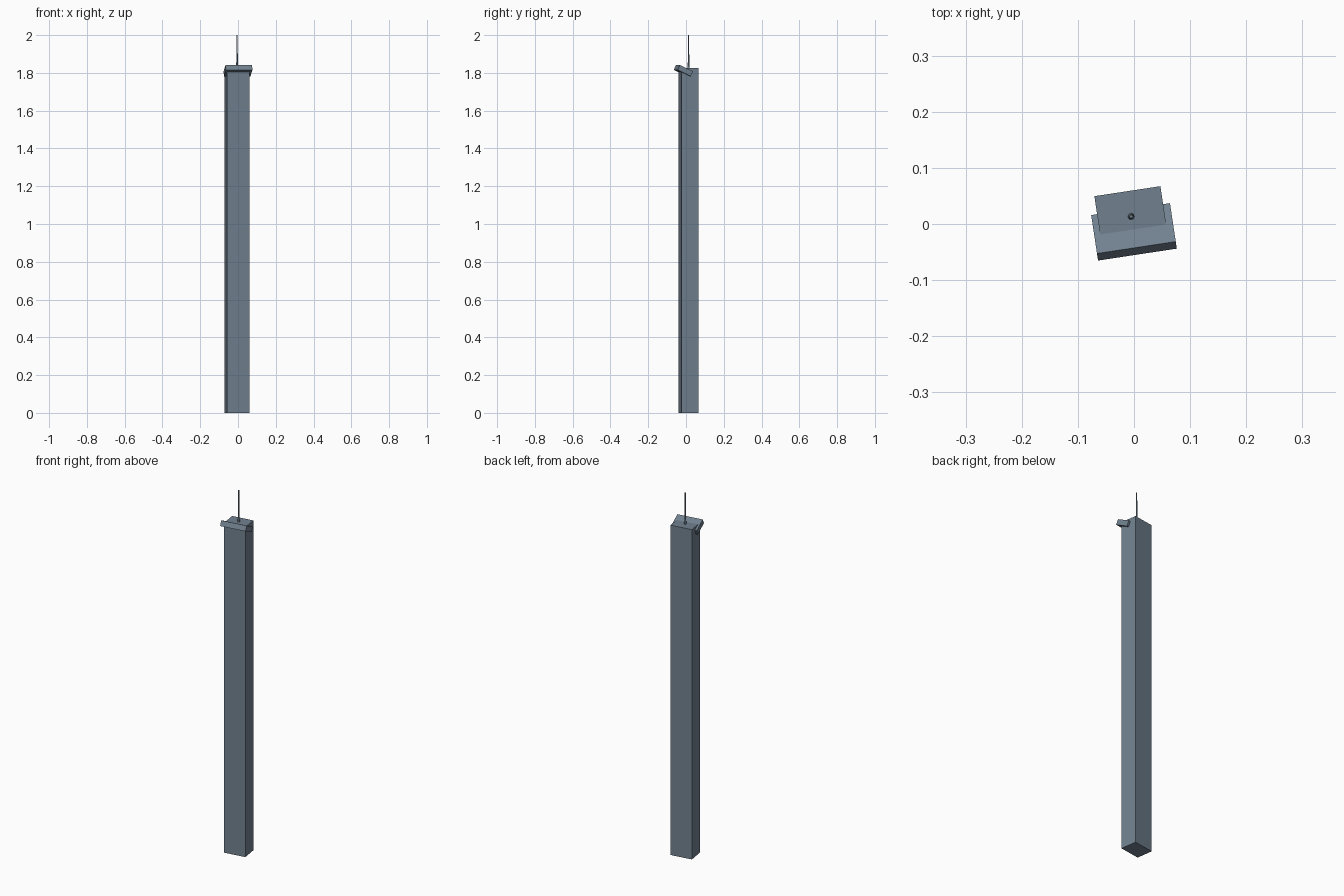
import bpy
from math import radians
from mathutils import Matrix

cube = bpy.data.objects.get("Cube")
if cube:
    bpy.data.objects.remove(cube, do_unlink=True)

TURN = radians(8.6)      # heading of the whole tower
AXIS = (-0.005, 0.0135)  # centre of the shaft in plan
ROOF = 1.826

slate = bpy.data.materials.new("slate_blue_grey")
slate.use_nodes = True
colour = (0.165, 0.22, 0.275, 1)
slate.diffuse_color = colour
slate.node_tree.nodes["Principled BSDF"].inputs["Base Color"].default_value = colour


def finish(name):
    ob = bpy.context.object
    ob.name = ob.data.name = name
    ob.data.materials.append(slate)
    return ob


def box(name, size, centre, tilt=0):
    bpy.ops.mesh.primitive_cube_add(size=1)
    ob = finish(name)
    ob.data.transform(Matrix.Diagonal((*size, 1)))
    ob.location = centre
    ob.rotation_euler = (tilt, 0, TURN)
    return ob


def round_part(name, r1, r2, bottom, top):
    bpy.ops.mesh.primitive_cone_add(vertices=12, radius1=r1, radius2=r2,
                                    depth=top - bottom,
                                    location=(*AXIS, (bottom + top) / 2))
    finish(name)
    bpy.ops.object.shade_smooth_by_angle(angle=radians(40))


# Tall rectangular shaft
box("tower_shaft", (0.119, 0.091, ROOF), (*AXIS, ROOF / 2))

# Slab sunk into the front of the roof, its front edge raised
box("tilted_roof_slab", (0.142, 0.077, 0.029), (0, -0.014, 1.812), radians(-26))

# Mast with a tapered foot
round_part("mast_foot", 0.006, 0.004, ROOF - 0.005, 1.86)
round_part("mast", 0.004, 0.003, 1.855, 2.0)
